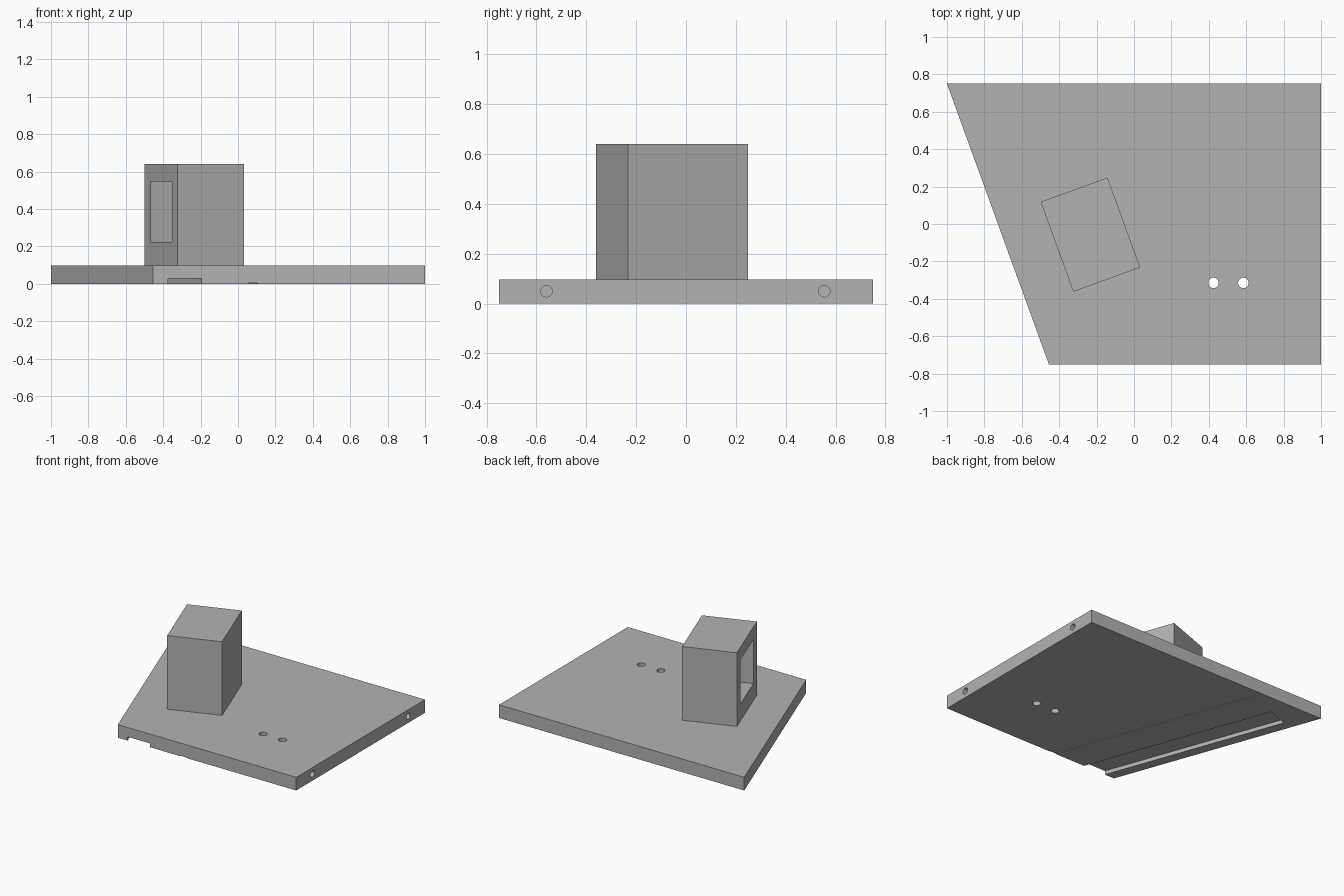
import bpy, bmesh, math
from mathutils import Vector, Matrix

cube = bpy.data.objects.get("Cube")
if cube:
    bpy.data.objects.remove(cube, do_unlink=True)

THICK = 0.097                      # base plate thickness
TILT = math.atan2(0.545, 1.5)      # angle of the slanted edge

grey = bpy.data.materials.new("plain grey")
grey.use_nodes = True
grey.diffuse_color = (0.45, 0.45, 0.45, 1)
grey.node_tree.nodes["Principled BSDF"].inputs["Base Color"].default_value = grey.diffuse_color


def finish(name, bm):
    bmesh.ops.recalc_face_normals(bm, faces=bm.faces)
    mesh = bpy.data.meshes.new(name)
    bm.to_mesh(mesh)
    bm.free()
    mesh.materials.append(grey)
    obj = bpy.data.objects.new(name, mesh)
    bpy.context.collection.objects.link(obj)
    return obj


def prism(name, outline, z0, z1):
    bm = bmesh.new()
    face = bm.faces.new([bm.verts.new((x, y, z0)) for x, y in outline])
    side = bmesh.ops.extrude_face_region(bm, geom=[face])["geom"]
    top = [v for v in side if isinstance(v, bmesh.types.BMVert)]
    bmesh.ops.translate(bm, verts=top, vec=(0, 0, z1 - z0))
    return finish(name, bm)


def tilted_box(name, anchor, x, y, z):
    """Box spanning local ranges x, y around an anchor, turned to match the slanted edge."""
    turn = Matrix.Rotation(TILT, 2)
    corners = [(x[0], y[0]), (x[1], y[0]), (x[1], y[1]), (x[0], y[1])]
    return prism(name, [Vector(anchor) + turn @ Vector(c) for c in corners], *z)


def cylinder(name, centre, radius, depth, axis="Z"):
    bm = bmesh.new()
    turn = Matrix.Rotation(math.pi / 2, 4, "Y") if axis == "X" else Matrix()
    bmesh.ops.create_cone(bm, cap_ends=True, segments=40, radius1=radius, radius2=radius,
                          depth=depth, matrix=Matrix.Translation(centre) @ turn)
    return finish(name, bm)


def cut(target, cutters):
    for cutter in cutters:
        cutter.hide_render = True
        mod = target.modifiers.new("cut", "BOOLEAN")
        mod.operation = "DIFFERENCE"
        mod.solver = "EXACT"
        mod.object = cutter
    bpy.context.view_layer.update()
    graph = bpy.context.evaluated_depsgraph_get()
    result = bpy.data.meshes.new_from_object(target.evaluated_get(graph))
    target.modifiers.clear()
    target.data = result
    for cutter in cutters:
        bpy.data.objects.remove(cutter, do_unlink=True)


# Base plate with one slanted edge
plate = prism("base_plate", [(-1, 0.75), (-0.455, -0.75), (1, -0.75), (1, 0.75)], 0, THICK)

# Two holes through the plate, two blind holes in its side
cutters = [cylinder("through_hole", (x, -0.315, 0.05), 0.028, 0.4) for x in (0.425, 0.585)]
cutters += [cylinder("side_hole", (1, y, 0.05), 0.023, 0.4, "X") for y in (-0.56, 0.555)]

# Underside grooves, parallel to the slanted edge and open at the front
cutters.append(tilted_box("wide_groove", (-0.285, -0.75), (-0.085, 0.085), (-0.3, 1.41), (-0.1, 0.028)))
cutters.append(tilted_box("thin_groove", (0.08, -0.75), (-0.023, 0.023), (-0.3, 1.54), (-0.1, 0.004)))
cut(plate, cutters)

# Upright block with a rectangular pocket in the side facing the slanted edge
centre = (-0.233, -0.057)
block = tilted_box("upright_block", centre, (-0.19, 0.19), (-0.2555, 0.2555), (THICK - 0.005, 0.64))
cut(block, [tilted_box("pocket", centre, (-0.3, 0.1), (-0.168, 0.168), (0.222, 0.548))])

# Smooth the round hole walls, keep every edge sharp
for obj in (plate, block):
    bpy.ops.object.select_all(action="DESELECT")
    obj.select_set(True)
    bpy.context.view_layer.objects.active = obj
    bpy.ops.object.shade_smooth_by_angle(angle=math.radians(30))
